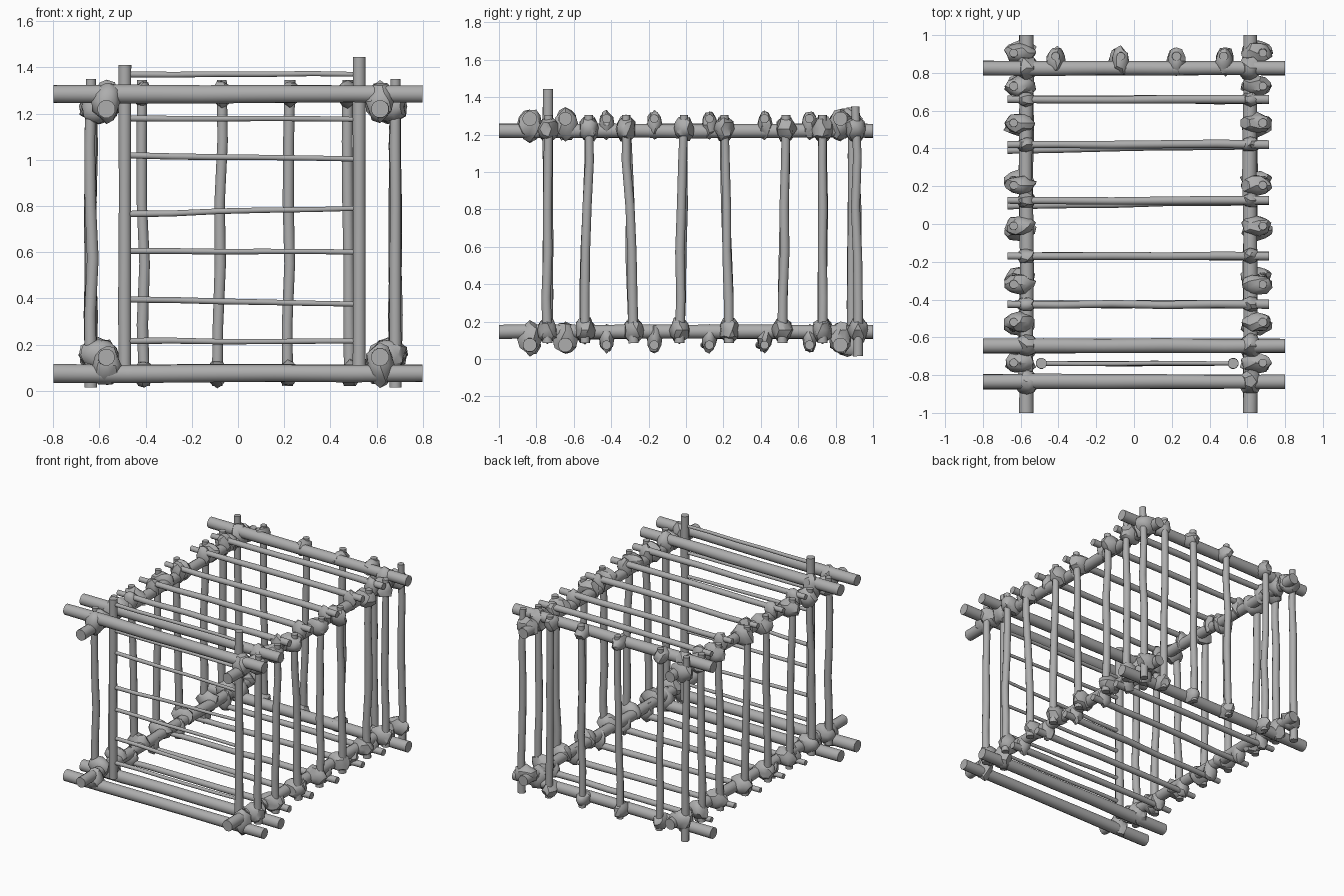
import bpy, bmesh, math, random
from mathutils import Vector

random.seed(4)
cube = bpy.data.objects.get("Cube")
if cube:
    bpy.data.objects.remove(cube, do_unlink=True)

wood = bpy.data.materials.new("grey_wood")
wood.use_nodes = True
grey = (0.42, 0.42, 0.42, 1)
wood.diffuse_color = grey
wood.node_tree.nodes["Principled BSDF"].inputs["Base Color"].default_value = grey


def finish(name, bm, angle):
    bmesh.ops.recalc_face_normals(bm, faces=bm.faces)
    mesh = bpy.data.meshes.new(name)
    bm.to_mesh(mesh)
    bm.free()
    mesh.materials.append(wood)
    ob = bpy.data.objects.new(name, mesh)
    bpy.context.collection.objects.link(ob)
    bpy.ops.object.select_all(action="DESELECT")
    ob.select_set(True)
    bpy.context.view_layer.objects.active = ob
    bpy.ops.object.shade_smooth_by_angle(angle=math.radians(angle))
    return ob


def stick(name, a, b, r0, r1=None, wobble=0.004, rings=6, sides=12):
    """Slightly crooked round pole from a to b."""
    a, b = Vector(a), Vector(b)
    r1 = r1 or r0
    axis = (b - a).normalized()
    u = axis.orthogonal().normalized()
    v = axis.cross(u)
    bm = bmesh.new()
    loops = []
    for i in range(rings):
        t = i / (rings - 1)
        c = a.lerp(b, t)
        if 0 < i < rings - 1:
            c += u * random.uniform(-wobble, wobble) + v * random.uniform(-wobble, wobble)
        r = (r0 + (r1 - r0) * t) * random.uniform(0.95, 1.05)
        angles = [math.tau * k / sides for k in range(sides)]
        loops.append([bm.verts.new(c + (u * math.cos(q) + v * math.sin(q)) * r) for q in angles])
    for low, high in zip(loops, loops[1:]):
        for k in range(sides):
            n = (k + 1) % sides
            bm.faces.new((low[k], low[n], high[n], high[k]))
    bm.faces.new(loops[0])
    bm.faces.new(loops[-1])
    return finish(name, bm, 40)


def knot(name, centre, size):
    """Lumpy lashing around a joint."""
    bm = bmesh.new()
    bmesh.ops.create_icosphere(bm, subdivisions=2, radius=1)
    for vert in bm.verts:
        k = random.uniform(0.84, 1.12)
        vert.co = Vector(centre) + Vector([p * s * k for p, s in zip(vert.co, size)])
    return finish(name, bm, 35)


RAIL_X = {"right": -0.57, "left": 0.615}
LEVELS = {"bottom": (0.145, 0.075), "top": (1.22, 1.285)}   # rail height, crosspiece height

# Long rails and the thick crossbeams lashed to them
for level, (rail_z, cross_z) in LEVELS.items():
    for side, x in RAIL_X.items():
        stick(f"{level}_{side}_rail", (x, -1, rail_z), (x, 1, rail_z), 0.038, rings=9)
    for label, y in (("front", -0.835), ("door_guide", -0.645), ("back", 0.825)):
        stick(f"{level}_{label}_beam", (-0.8, y, cross_z), (0.8, y, cross_z), 0.041, 0.038, 0.002)
        for side, x in RAIL_X.items():
            knot(f"{level}_{label}_{side}_knot", (x, y, (rail_z + cross_z) / 2),
                 (0.062, 0.064, 0.088))

# Thin rungs across the roof and the floor
for i, y in enumerate((0.66, 0.42, 0.125, -0.17, -0.425)):
    for level, (rail_z, cross_z) in LEVELS.items():
        skew = 0.03 if level == "bottom" and i in (1, 2) else 0
        stick(f"{level}_rung_{i + 1}", (-0.67, y - skew, cross_z), (0.715, y, cross_z),
              0.019, 0.024)
        for side, x in RAIL_X.items():
            knot(f"{level}_rung_{side}_knot_{i + 1}",
                 (x, y, (rail_z + cross_z) / 2), (0.052, 0.04, 0.075))

# Upright bars outside both side rails: bottom y and top y
side_bars = ((-0.74, -0.735), (-0.54, -0.52), (-0.28, -0.32), (-0.035, -0.01),
             (0.23, 0.205), (0.515, 0.535), (0.73, 0.73), (0.92, 0.905))
for side, x in RAIL_X.items():
    out = math.copysign(0.067, x)
    for i, (y0, y1) in enumerate(side_bars):
        corner = i == len(side_bars) - 1
        z0, z1 = (0.015, 1.35) if corner else (0.085, 1.305)
        stick(f"{side}_bar_{i + 1}", (x + out, y0, z0), (x + out, y1, z1), 0.027, 0.023, 0.007)
        for level, y in (("bottom", y0), ("top", y1)):
            knot(f"{side}_bar_{level}_knot_{i + 1}",
                 (x + out * 0.5, y, LEVELS[level][0] + 0.01), (0.084, 0.055, 0.07))

# Upright bars behind the back beams: bottom x and top x
for i, (x0, x1) in enumerate(((-0.405, -0.415), (-0.09, -0.07), (0.215, 0.225), (0.485, 0.475))):
    stick(f"back_bar_{i + 1}", (x0, 0.888, 0.02), (x1, 0.888, 1.345), 0.025, 0.023, 0.006)
    for level, x in (("bottom", x0), ("top", x1)):
        knot(f"back_bar_{level}_knot_{i + 1}", (x, 0.862, LEVELS[level][1]), (0.048, 0.076, 0.058))

# Sliding front door: two posts and thin slats
DOOR_Y = -0.738
stick("door_right_post", (-0.49, DOOR_Y, 0.1), (-0.49, DOOR_Y, 1.41), 0.028, wobble=0.001)
stick("door_left_post", (0.525, DOOR_Y, 0.1), (0.525, DOOR_Y, 1.445), 0.028, wobble=0.001)
slats = ((0.215, 0.215), (0.395, 0.375), (0.605, 0.6), (0.765, 0.79),
         (1.02, 1.003), (1.18, 1.175), (1.37, 1.37))
for i, (z0, z1) in enumerate(slats):
    stick(f"door_slat_{i + 1}", (-0.49, DOOR_Y, z0), (0.525, DOOR_Y, z1), 0.014, 0.011, 0.003)
